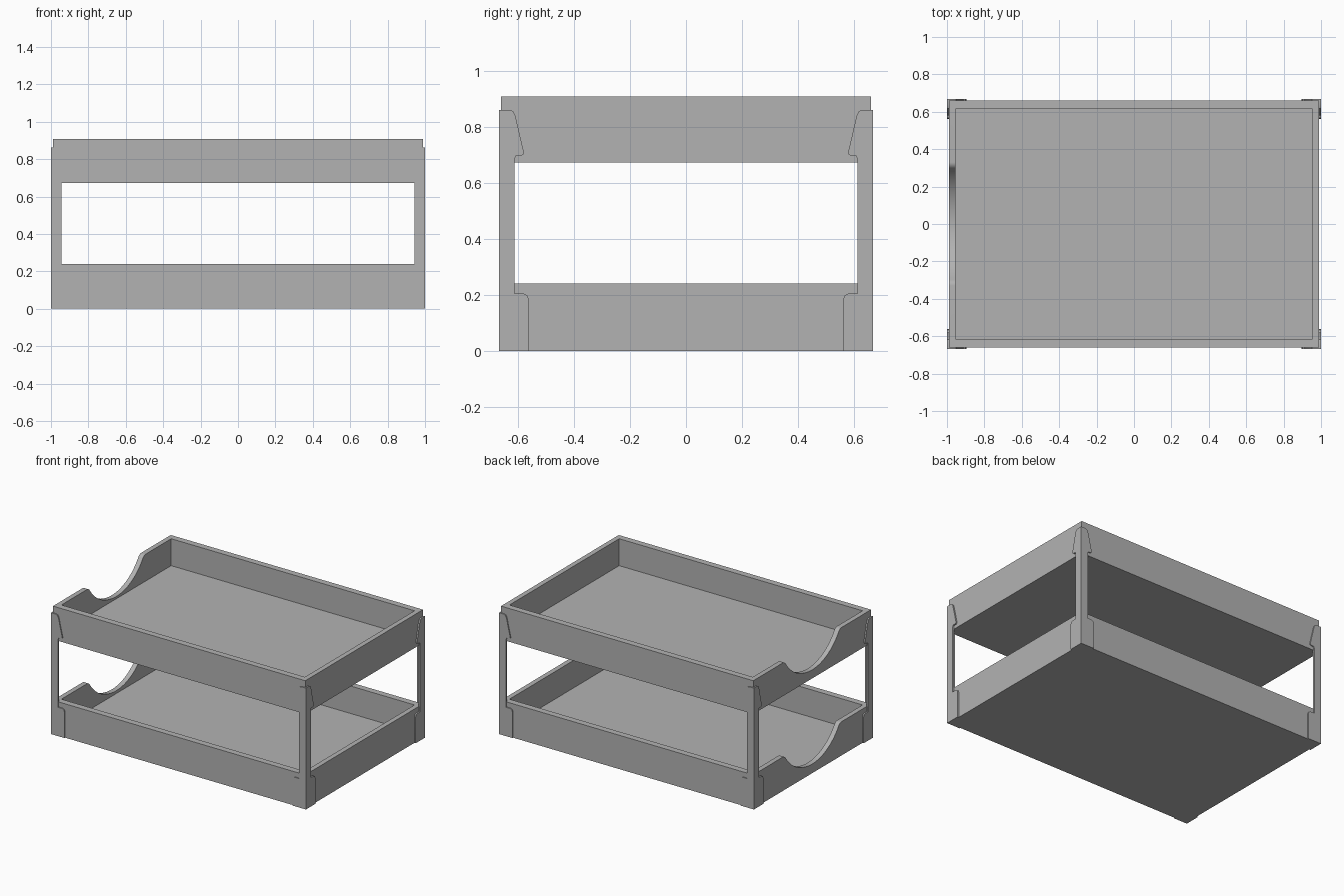
import bpy, bmesh
from math import sin, cos, pi, atan2, sqrt

cube = bpy.data.objects.get("Cube")
if cube:
    bpy.data.objects.remove(cube, do_unlink=True)

grey = bpy.data.materials.new("plain grey")
grey.use_nodes = True
grey.diffuse_color = (0.45, 0.45, 0.45, 1)
grey.node_tree.nodes["Principled BSDF"].inputs["Base Color"].default_value = grey.diffuse_color

HX, HY = 1.0, 0.667        # outer half sizes over the posts
TX, TY = 0.99, 0.66        # half sizes of the trays
IX, IY = 0.955, 0.615      # half sizes of the tray insides
FLOOR = 0.045
SKIN = 0.012               # thickness of the post plates


def add_prism(bm, points, place, start, end):
    """Extrude a flat outline; place(u, v, w) gives the 3D point."""
    rings = [[bm.verts.new(place(u, v, w)) for u, v in points] for w in (start, end)]
    for ring in rings:
        bm.faces.new(ring)
    n = len(points)
    for i in range(n):
        j = (i + 1) % n
        bm.faces.new((rings[0][i], rings[0][j], rings[1][j], rings[1][i]))


def finish(name, bm):
    bmesh.ops.recalc_face_normals(bm, faces=bm.faces)
    mesh = bpy.data.meshes.new(name)
    bm.to_mesh(mesh)
    bm.free()
    mesh.materials.append(grey)
    obj = bpy.data.objects.new(name, mesh)
    bpy.context.collection.objects.link(obj)
    return obj


def box(name, hx, hy, low, high):
    bm = bmesh.new()
    outline = [(-hx, -hy), (hx, -hy), (hx, hy), (-hx, hy)]
    add_prism(bm, outline, lambda u, v, w: (u, v, w), low, high)
    return finish(name, bm)


def smooth(obj):
    bpy.ops.object.select_all(action='DESELECT')
    obj.select_set(True)
    bpy.context.view_layer.objects.active = obj
    bpy.ops.object.shade_smooth_by_angle(angle=pi / 6)


def arc(cy, cz, r, a0, a1, steps):
    return [(cy + r * cos(a0 + (a1 - a0) * i / steps),
             cz + r * sin(a0 + (a1 - a0) * i / steps)) for i in range(steps + 1)]


def scoop_cutter(top):
    """Finger scoop: a round dip with softened lips, cut through one end wall."""
    r, lip, rise = 0.36, 0.04, 0.185
    ly = sqrt((r + lip) ** 2 - (rise + lip) ** 2)
    a = atan2(rise + lip, ly)
    right = arc(0, top + rise, r, -pi / 2, -a, 16)
    right += arc(ly, top - lip, lip, pi - a, pi / 2, 6)[1:]
    right.append((ly, top + 0.1))
    left = [(-y, z) for y, z in reversed(right[1:])]
    bm = bmesh.new()
    add_prism(bm, left + right, lambda u, v, w: (w, u, v), -TX - 0.1, -IX + 0.1)
    return finish("scoop_cutter", bm)


def tray(name, low, high):
    obj = box(name, TX, TY, low, high)
    cutters = [box("hollow_cutter", IX, IY, low + FLOOR, high + 0.1), scoop_cutter(high)]
    for cutter in cutters:
        cutter.hide_render = True
        mod = obj.modifiers.new("cut", 'BOOLEAN')
        mod.operation, mod.solver, mod.object = 'DIFFERENCE', 'EXACT', cutter
    graph = bpy.context.evaluated_depsgraph_get()
    mesh = bpy.data.meshes.new_from_object(obj.evaluated_get(graph))
    obj.modifiers.clear()
    obj.data = mesh
    for cutter in cutters:
        bpy.data.objects.remove(cutter, do_unlink=True)
    smooth(obj)


# Post plate outline: distance from the corner, height
plate = [(0, 0), (0.105, 0), (0.105, 0.185), (0.1, 0.198), (0.087, 0.205), (0.055, 0.205),
         (0.055, 0.685), (0.051, 0.694), (0.06, 0.697), (0.08, 0.697), (0.088, 0.703), (0.087, 0.713),
         (0.057, 0.842), (0.049, 0.856), (0.036, 0.861), (0, 0.861)]
del plate[7]


def post(name, sx, sy):
    """Thin L-shaped corner post clipped over both trays."""
    bm = bmesh.new()
    add_prism(bm, plate, lambda u, v, w: (sx * (HX - w), sy * (HY - u), v), 0, SKIN)
    add_prism(bm, plate, lambda u, v, w: (sx * (HX - u), sy * (HY - w), v), 0, SKIN)
    smooth(finish(name, bm))


tray("lower_tray", 0.0, 0.24)
tray("upper_tray", 0.672, 0.908)
for sy, depth in ((-1, "front"), (1, "back")):
    for sx, side in ((-1, "right"), (1, "left")):
        post(f"{depth}_{side}_post", sx, sy)
